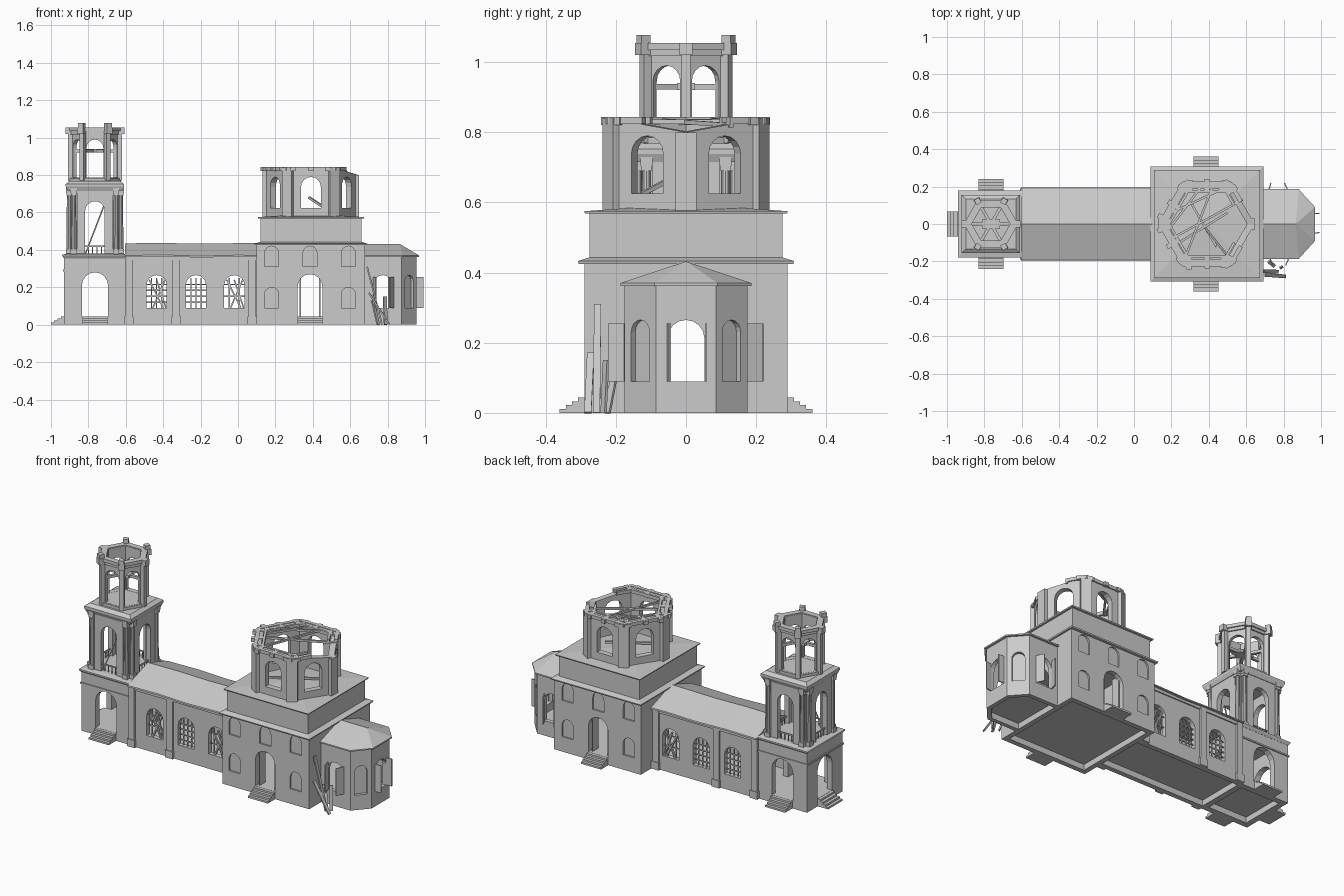
import bpy, bmesh, random
from math import sin, cos, pi, radians
from mathutils import Vector, Matrix

if "Cube" in bpy.data.objects:
    bpy.data.objects.remove(bpy.data.objects["Cube"])

random.seed(4)

def add(name, me):
    ob = bpy.data.objects.new(name, me)
    bpy.context.collection.objects.link(ob)
    return ob

def loft(name, loops):
    """Skin a solid through closed loops with equal point counts."""
    bm = bmesh.new()
    rows = [[bm.verts.new(p) for p in lp] for lp in loops]
    n = len(rows[0])
    for a, b in zip(rows, rows[1:]):
        for i in range(n):
            bm.faces.new((a[i], a[(i+1) % n], b[(i+1) % n], b[i]))
    bm.faces.new(rows[0])
    bm.faces.new(rows[-1])
    bmesh.ops.remove_doubles(bm, verts=bm.verts, dist=1e-5)
    bmesh.ops.recalc_face_normals(bm, faces=bm.faces)
    me = bpy.data.meshes.new(name)
    bm.to_mesh(me)
    bm.free()
    return add(name, me)

def rect(cx, hx, hy, z):
    return [(cx-hx, -hy, z), (cx+hx, -hy, z), (cx+hx, hy, z), (cx-hx, hy, z)]

def box(name, x0, x1, y0, y1, z0, z1):
    c = [(x0, y0), (x1, y0), (x1, y1), (x0, y1)]
    return loft(name, [[(*p, z0) for p in c], [(*p, z1) for p in c]])

def ngon(cx, cy, r, z, n=6):
    return [(cx+r*cos(2*pi*i/n), cy+r*sin(2*pi*i/n), z) for i in range(n)]

def beam(name, a, b, w, h=None):
    a, b = Vector(a), Vector(b)
    ob = box(name, -w/2, w/2, -(h or w)/2, (h or w)/2, 0, (b-a).length)
    ob.data.transform(Matrix.Translation(a) @ (b-a).to_track_quat('Z', 'Y').to_matrix().to_4x4())
    return ob

def wall(name, p, q, z0, z1, t, holes=(), z1b=None):
    """Wall panel from p to q (counter-clockwise plan) with arched holes (u, width, bottom, top)."""
    p, q = Vector((*p, 0)), Vector((*q, 0))
    d = (q-p).normalized()
    nrm = Vector((d.y, -d.x, 0))
    L = (q-p).length
    cu = bpy.data.curves.new(name, 'CURVE')
    cu.dimensions, cu.fill_mode, cu.extrude = '2D', 'BOTH', t/2
    paths = [[(0, z0), (L, z0), (L, z1b or z1), (0, z1)]]
    for u, w, b, top in holes:
        r = w/2
        paths.append([(u-r, b), (u+r, b)] + [(u+r*cos(pi*i/8), top-r+r*sin(pi*i/8)) for i in range(9)])
    for path in paths:
        s = cu.splines.new('POLY')
        s.points.add(len(path)-1)
        for pt, c in zip(s.points, path):
            pt.co = (*c, 0, 1)
        s.use_cyclic_u = True
    tmp = add(name + "_curve", cu)
    bpy.context.view_layer.update()
    me = bpy.data.meshes.new_from_object(tmp.evaluated_get(bpy.context.evaluated_depsgraph_get()))
    bpy.data.objects.remove(tmp)
    m = Matrix((d, (0, 0, 1), nrm)).transposed().to_4x4()
    m.translation = p - nrm*t/2
    me.transform(m)
    me.shade_flat()
    return add(name, me)

def steps(cx, cy, dx, dy, hw):
    for i in range(4):
        e = 0.07 - i*0.0175
        z0, z1 = i*0.011, (i+1)*0.011
        if dx:
            box("step", *sorted((cx, cx+dx*e)), cy-hw, cy+hw, z0, z1)
        else:
            box("step", cx-hw, cx+hw, *sorted((cy, cy+dy*e)), z0, z1)

TX, DX = -0.765, 0.39     # tower and drum centres

# --- Tower, lower tier with arches on all sides
c = [(TX-.165, -.17), (TX+.165, -.17), (TX+.165, .17), (TX-.165, .17)]
for i in range(4):
    a, b = c[i], c[(i+1) % 4]
    L = .33 if i % 2 == 0 else .34
    wall("tower_base_wall", a, b, 0, .365, .035, [(L/2, .14, .045, .28)])
loft("tower_base_cornice", [rect(TX, .166, .171, .355), rect(TX, .175, .18, .368), rect(TX, .175, .18, .374), rect(TX, .15, .15, .38)])
for s in (-1, 1):
    box("tower_string_course", TX-.17, TX+.165, *sorted((s*.165, s*.176)), .285, .294)
    steps(TX, s*.17, 0, s, .067)
box("tower_string_course", TX-.171, TX-.16, -.176, .176, .285, .294)
steps(TX-.165, 0, -1, 0, .068)

# --- Tower, middle tier with corner columns
c = [(-.096, -.143), (.096, -.143)]
for k in range(4):
    R = Matrix.Rotation(k*pi/2, 2)
    def T(x, y, z, R=R):
        v = R @ Vector((x, y))
        return (TX+v.x, v.y, z)
    wall("belfry_wall", T(*c[0], 0)[:2], T(*c[1], 0)[:2], .375, .73, .03, [(.096, .105, .38, .66)])
    beam("corner_pier", T(.105, -.105, .375), T(.105, -.105, .73), .045)
    for x, y in ((.138, -.113), (.113, -.138)):
        p = T(x, y, 0)
        loft("belfry_column", [ngon(p[0], p[1], .0145, .40, 10), ngon(p[0], p[1], .012, .70, 10)]).data.shade_flat()
        for z0, z1, w in ((.375, .405, .034), (.69, .704, .03), (.704, .73, .034)):
            beam("column_block", (p[0], p[1], z0), (p[0], p[1], z1), w)
    beam("rail", T(-.053, -.13, .42), T(.053, -.13, .42), .007)
    for x in (-.035, -.012, .012, .035):
        beam("baluster", T(x, -.13, .375), T(x, -.13, .42), .005)
beam("fallen_pole", (TX-.05, -.13, .38), (TX+.05, -.1, .64), .006)
loft("belfry_cornice", [rect(TX, .146, .146, .715), rect(TX, .156, .156, .738), rect(TX, .156, .156, .752), rect(TX, .134, .134, .768)])

# --- Tower, hexagonal lantern
h = [(p[0], p[1]) for p in ngon(TX, 0, .128, 0)]
loft("lantern_base", [ngon(TX, 0, .14, .765), ngon(TX, 0, .14, .785)])
for i in range(6):
    a, b = h[i], h[(i+1) % 6]
    wall("lantern_wall", a, b, .77, 1.05, .022, [(.064, .09, .786, .99)])
    o = ngon(TX, 0, .146, 0)
    q = ngon(TX, 0, .128, 0)
    wall("lantern_cornice", o[i][:2], o[(i+1) % 6][:2], 1.035, 1.055, .035)
    wall("lantern_frieze", ngon(TX, 0, .137, 0)[i][:2], ngon(TX, 0, .137, 0)[(i+1) % 6][:2], 1.018, 1.037, .02)
    ang = i*pi/3
    for r, z0, z1, w in ((.132, .77, 1.03, .026), (.14, 1.02, 1.055, .036), (.14, 1.055, 1.078, .03)):
        if z1 > 1.06 and i in (0, 3):
            continue
        ob = beam("lantern_pillar", (0, 0, z0), (0, 0, z1), w)
        ob.data.transform(Matrix.Translation((TX+r*cos(ang), r*sin(ang), 0)) @ Matrix.Rotation(ang, 4, 'Z'))
for i in range(3):
    a, b = h[i], h[i+3]
    beam("lantern_crossbeam", (*a, .93), (*b, .93), .016)
box("bell_frame", TX-.048, TX+.048, -.025, .025, .92, .94)

# --- Nave walls, pilasters, glazing bars
wins = (-.435, -.225, -.02)
wall("nave_front", (-.6, -.175), (.1, -.175), 0, .37, .03, [(x+.6, .108, .09, .265) for x in wins])
wall("nave_back", (.1, .175), (-.6, .175), 0, .37, .03, [(.1-x, .108, .09, .265) for x in wins])
for s in (-1, 1):
    y = s*.16
    for x in (-.585, -.33, .075):
        box("pilaster", x-.02, x+.02, *sorted((s*.17, s*.186)), 0, .365)
        box("pilaster_foot", x-.025, x+.025, *sorted((s*.17, s*.19)), 0, .045)
    box("nave_eave_band", -.6, .1, *sorted((s*.17, s*.182)), .345, .368)
    for k, x in enumerate(wins):
        broken = k != 1 and not (s > 0 and k == 0)
        for u in (-.027, 0, .027):
            if not (broken and u == 0):
                beam("window_bar", (x+u, y, .09), (x+u, y, .25), .006)
        for z in (.12, .152, .184, .216):
            if not (broken and z in (.12, .184)):
                beam("window_bar", (x-.054, y, z), (x+.054, y, z), .006)
        if broken:
            for u0, u1 in ((-.04, .035), (.045, -.02), (.0, .05)):
                beam("broken_board", (x+u0, y, .24), (x+u1, y, .09), .013, .008)

# --- Nave roof, slightly sagging
loft("nave_roof", [[(x, -.195, .362+e), (x, -.193, .37+e), (x, 0, .437+r), (x, .193, .37+e), (x, .195, .362+e)]
     for x, e, r in ((-.605, 0, -.002), (-.4, .003, 0), (-.2, -.003, -.004), (0, .002, -.001), (.11, 0, 0))])

# --- Main block
bx = (.18, .385, .59)
holes = [(x-.1, .075, .31, .42) for x in bx] + [(x-.1, .075, .09, .2) for x in (bx[0], bx[2])] + [(.285, .132, .045, .27)]
wall("block_front", (.1, -.29), (.68, -.29), 0, .435, .03, holes)
wall("block_back", (.68, .29), (.1, .29), 0, .435, .03, [(.58-u, w, b, t) for u, w, b, t in holes])
wall("block_right", (.68, -.29), (.68, .29), 0, .435, .03, [(.29, .2, .045, .3)])
wall("block_left", (.1, .29), (.1, -.29), 0, .435, .03, [(.29, .2, .045, .3)])
for s in (-1, 1):
    for u, w, b, t in holes[:5]:
        box("blind_window", .1+u-w/2-.005, .1+u+w/2+.005, *sorted((s*.266, s*.28)), b-.005, t+.005)
    for e in (-1, 1):
        x = DX-.005+e*.064
        beam("door_leaf", (x-e*.012, s*.245, .045), (x-e*.012, s*.245, .268), .006, .055)
    steps(.385, s*.29, 0, s, .067)
loft("block_roof", [rect(DX, .30, .306, .425), rect(DX, .302, .308, .433), rect(DX, .265, .27, .445)])
box("upper_block", .12, .66, -.275, .275, .435, .575)
loft("upper_roof", [rect(DX, .282, .288, .568), rect(DX, .284, .29, .575), rect(DX, .01, .01, .595)])

# --- Hexagonal drum, ruined at its east corner
v = ngon(DX, 0, .255, 0)
for i in range(6):
    a, b = v[i][:2], v[(i+1) % 6][:2]
    za, zb = (.80 if i == 0 else .84), (.80 if i == 5 else .84)
    wall("drum_wall", a, b, .575, za, .035, [(.1275, .105, .625, .79)], zb)
    ang = i*pi/3
    pier = beam("drum_pier", (0, 0, .575), (0, 0, .80 if i == 0 else .84), .03, .06)
    pier.data.transform(Matrix.Translation((DX+.243*cos(ang), .243*sin(ang), 0)) @ Matrix.Rotation(ang, 4, 'Z'))
    A, B = Vector(a), Vector(b)
    n = ((A+B)/2 - Vector((DX, 0))).normalized()
    t0, t1 = (.55 if i == 0 else 0), (.45 if i == 5 else 1)
    for off, w in ((-.004, .022), (-.045, .014)):
        p, q = A.lerp(B, t0)+n*off, A.lerp(B, t1)+n*off
        beam("wall_plate", (*p, .834), (*q, .834), w, .02)
    for t in (.12, .5, .85):         # stub joists
        if t0 <= t <= t1:
            p = A.lerp(B, t)
            beam("joist_stub", (*(p-n*.05), .832), (*(p+n*random.uniform(.012, .03)), .832), .026, .022)
for a, b in (((.18, -.09, .835), (.58, .13, .82)), ((.2, .06, .835), (.5, .2, .835)),
             ((.27, -.19, .83), (.42, .2, .83)), ((.17, -.05, .83), (.36, .2, .835)),
             ((.24, -.1, .61), (.5, .06, .61)), ((.3, .12, .605), (.44, -.12, .61)),
             ((.5, -.17, .6), (.38, -.02, .68))):
    beam("fallen_beam", a, b, .012)

# --- Apse
ap = [(.67, -.175), (.875, -.175), (.955, -.085), (.955, .085), (.875, .175), (.67, .175)]
for i in range(5):
    u = (.105, .06, .085, .06, .1)[i]
    wall("apse_wall", ap[i], ap[i+1], 0, .368, .025, [(u, .105 if i in (0, 2, 4) else .07, .09, .265)])
    if i in (1, 3):
        A, B = Vector(ap[i]), Vector(ap[i+1])
        n = Vector((B.y-A.y, A.x-B.x)).normalized()
        p, q = A.lerp(B, .15)-n*.018, A.lerp(B, .85)-n*.018
        wall("apse_blind_pane", p, q, .085, .27, .006)
ev = [(.67, -.187), (.88, -.187), (.968, -.09), (.968, .09), (.88, .187), (.67, .187)]
top = [(.67, 0)] + [(.865, 0)]*4 + [(.67, 0)]
loft("apse_roof", [[(*p, .362) for p in ev], [(*p, .37) for p in ev], [(*p, .432) for p in top]])
for s in (-1, 1):
    wall("end_shutter", (.955, s*.054), (.992, s*(.054 if s > 0 else .048)), .09, .255, .006)
    for x, dx in ((.723, .012), (.828, -.02)):
        wall("side_shutter", (x, s*.175), (x+dx, s*.22), .09, .255, .006)

# --- Floors
box("tower_floor", -.92, -.6, -.16, .16, .035, .045)
box("nave_floor", -.61, .11, -.165, .165, .035, .045)
box("block_floor", .11, .67, -.28, .28, .035, .045)
fl = [(.66, -.165), (.87, -.165), (.945, -.08), (.945, .08), (.87, .165), (.66, .165)]
loft("apse_floor", [[(*p, z) for p in fl] for z in (.035, .045)])

# --- Planks leaning beside the apse
for a, b in (((.77, -.255, 0), (.69, -.252, .31)), ((.81, -.28, 0), (.70, -.272, .17)),
             ((.79, -.235, 0), (.785, -.228, .15)), ((.75, -.225, 0), (.72, -.2, .13))):
    beam("leaning_plank", a, b, .02, .008)
